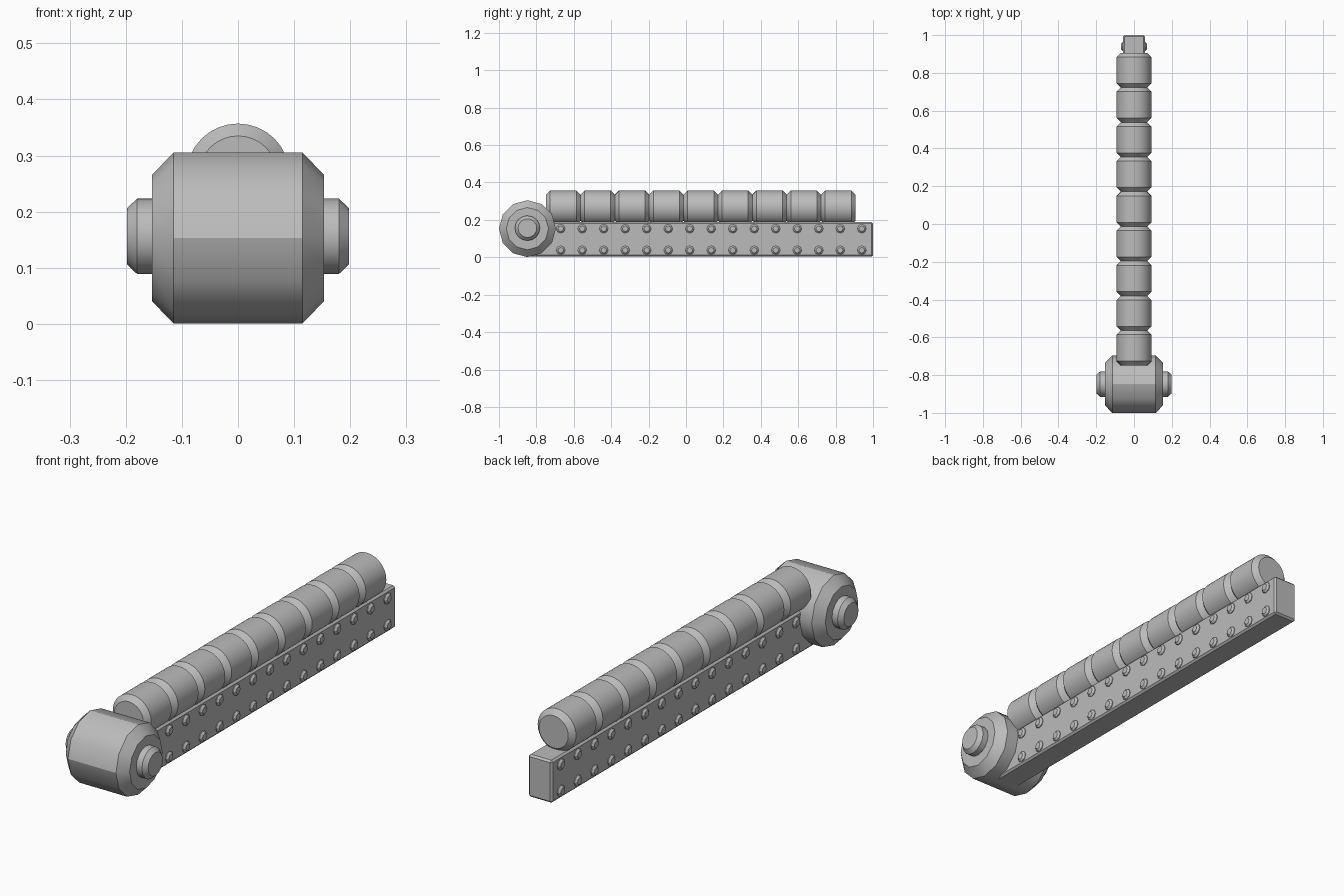
import bpy, bmesh, math
from mathutils import Matrix

cube = bpy.data.objects.get("Cube")
if cube:
    bpy.data.objects.remove(cube, do_unlink=True)

grey = bpy.data.materials.new("plain grey")
grey.use_nodes = True
grey.diffuse_color = (0.5, 0.5, 0.5, 1)
grey.node_tree.nodes["Principled BSDF"].inputs["Base Color"].default_value = (0.5, 0.5, 0.5, 1)


def finish(name, bm, smooth_angle=None):
    """Turn a bmesh into a named grey object."""
    bmesh.ops.recalc_face_normals(bm, faces=bm.faces)
    if smooth_angle is not None:
        for f in bm.faces:
            f.smooth = True
        for e in bm.edges:
            if e.calc_face_angle(0) > math.radians(smooth_angle):
                e.smooth = False
    mesh = bpy.data.meshes.new(name)
    bm.to_mesh(mesh)
    bm.free()
    mesh.materials.append(grey)
    obj = bpy.data.objects.new(name, mesh)
    bpy.context.collection.objects.link(obj)
    return obj


def turned(bm, profile, sides, matrix):
    """Closed solid turned about local z from (radius, height) pairs."""
    rings = []
    for r, h in profile:
        ring = []
        for i in range(sides):
            a = math.tau * i / sides
            ring.append(bm.verts.new(matrix @ Matrix.Translation(
                (r * math.cos(a), r * math.sin(a), h)).to_translation()))
        rings.append(ring)
    for low, high in zip(rings, rings[1:]):
        for i in range(sides):
            j = (i + 1) % sides
            bm.faces.new((low[i], low[j], high[j], high[i]))
    bm.faces.new(rings[0][::-1])
    bm.faces.new(rings[-1])


def chamfered(radius, half, chamfer_r, chamfer_h):
    """Profile of a cylinder with chamfered rims."""
    return [(radius - chamfer_r, -half), (radius, chamfer_h - half),
            (radius, half - chamfer_h), (radius - chamfer_r, half)]


along_x = Matrix.Rotation(math.pi / 2, 4, 'Y')
along_y = Matrix.Rotation(-math.pi / 2, 4, 'X')
hub = Matrix.Translation((0, -0.848, 0.153)) @ along_x

# Large front roller, creased along its top and front lines
bm = bmesh.new()
turned(bm, chamfered(0.152, 0.153, 0.039, 0.038), 12, hub)
for e in bm.edges:
    a, b = (v.co for v in e.verts)
    if abs(a.x - b.x) > 0.2 and (a.z > 0.3 or a.y < -0.99):
        e.smooth = False
finish("front_roller", bm, 35)

# Axle through the roller
bm = bmesh.new()
turned(bm, chamfered(0.067, 0.198, 0.017, 0.018), 16,
       Matrix.Translation((0, 0, 0.003)) @ hub)
finish("roller_axle", bm, 35)

# Row of round segments
count, start, pitch = 9, -0.748, 0.1838
for k in range(count):
    bm = bmesh.new()
    turned(bm, chamfered(0.092, pitch / 2, 0.022, 0.022), 32,
           Matrix.Translation((0, start + pitch * (k + 0.5), 0.265)) @ along_y)
    finish(f"round_segment_{k + 1}", bm, 30)

# Long rail beneath the segments
bm = bmesh.new()
bmesh.ops.create_cube(bm, size=1, matrix=Matrix.Translation((0, 0.075, 0.096))
                      @ Matrix.Diagonal((0.114, 1.85, 0.184, 1)))
bmesh.ops.bevel(bm, geom=bm.edges[:], offset=0.008, segments=1, affect='EDGES')
finish("rail", bm)

# Two rows of rivets on each side of the rail
bm = bmesh.new()
for side in (-1, 1):
    for z in (0.038, 0.153):
        for k in range(15):
            place = Matrix.Translation((side * 0.056, -0.67 + 0.115 * k, z))
            turn = Matrix.Rotation(side * math.pi / 2, 4, 'Y')
            turned(bm, [(0.024, -0.004), (0.024, 0.004), (0.015, 0.012)], 8, place @ turn)
finish("rivets", bm)
